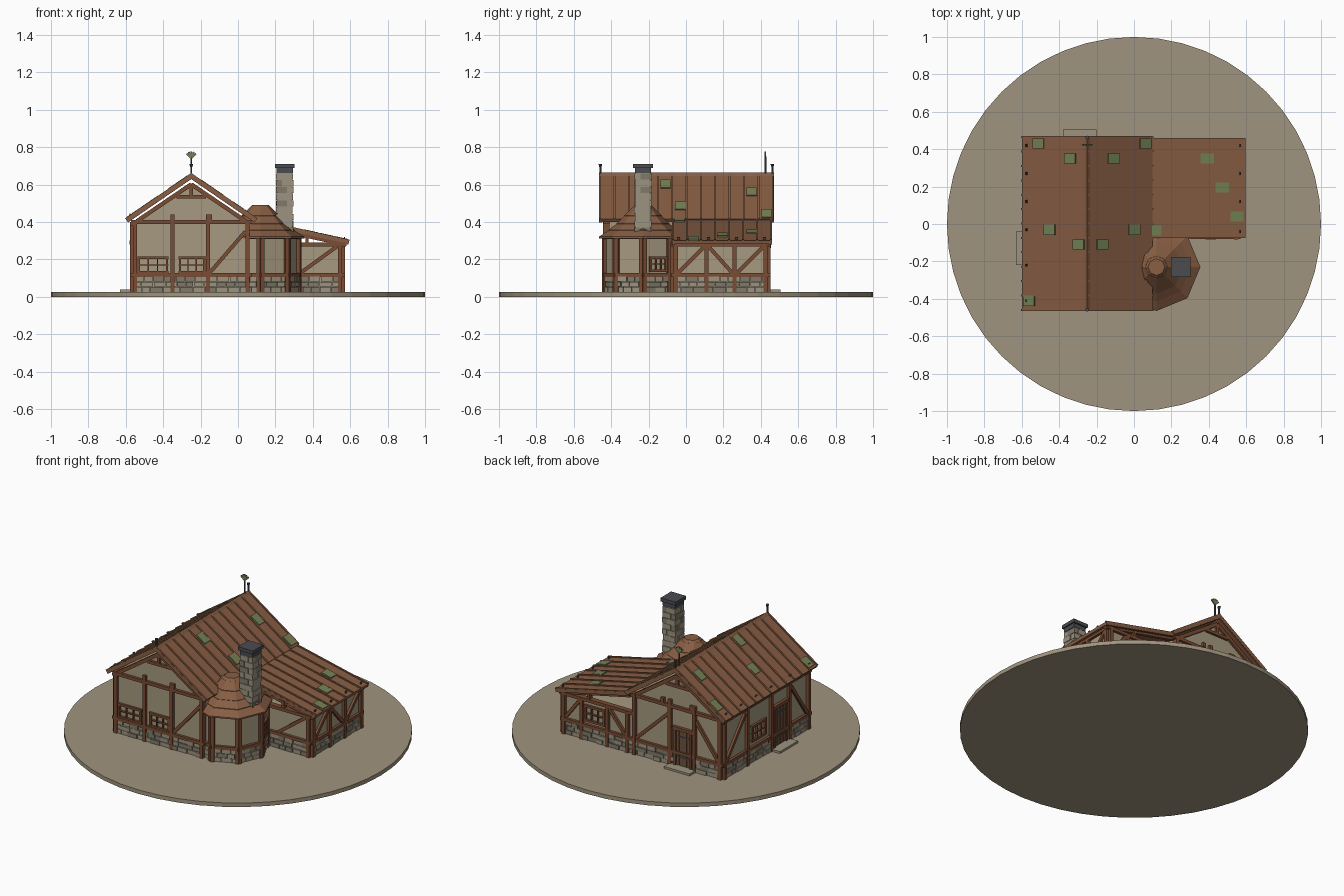
import bpy, bmesh, random
from math import sin, cos, pi, radians
from mathutils import Matrix, Vector

random.seed(4)
if "Cube" in bpy.data.objects:
    bpy.data.objects.remove(bpy.data.objects["Cube"])


def material(name, *rgb):
    lin = [((c / 255 + 0.055) / 1.055) ** 2.4 for c in rgb] + [1]
    m = bpy.data.materials.new(name)
    m.use_nodes = True
    m.diffuse_color = lin
    m.node_tree.nodes["Principled BSDF"].inputs["Base Color"].default_value = lin
    return m


EARTH = material("earth", 160, 148, 126)
PLASTER = material("plaster", 166, 154, 128)
TIMBER = material("timber", 122, 76, 52)
ROOF = material("roof boards", 136, 94, 68)
MOSS = material("moss", 116, 130, 86)
STONE = material("light stone", 156, 148, 128)
DARK_STONE = material("dark stone", 128, 122, 106)
IRON = material("iron", 74, 76, 80)
DOOR = material("weathered door", 112, 82, 60)

parts = {}


def part(name, mat):
    return parts.setdefault(name, (bmesh.new(), mat))[0]


def block(bm, centre, size, axes=None):
    rot = Matrix(axes).transposed().to_4x4() if axes else Matrix()
    mat = Matrix.Translation(centre) @ rot @ Matrix.Diagonal((*size, 1))
    bmesh.ops.create_cube(bm, size=1, matrix=mat)


def bar(bm, p, q, width, depth, normal):
    """Square bar from p to q, with depth measured along the normal."""
    p, q, n = Vector(p), Vector(q), Vector(normal)
    d = (q - p).normalized()
    block(bm, (p + q) / 2, ((q - p).length, depth, width), (d, n, d.cross(n)))


def frustum(bm, x, y, z0, z1, r0, r1, sides):
    bmesh.ops.create_cone(bm, cap_ends=True, segments=sides, radius1=r0, radius2=r1,
                          depth=z1 - z0, matrix=Matrix.Translation((x, y, (z0 + z1) / 2)))


def prism(bm, outline, y0, y1):
    face = bm.faces.new([bm.verts.new((x, y0, z)) for x, z in outline])
    out = bmesh.ops.extrude_face_region(bm, geom=[face])["geom"]
    moved = [v for v in out if isinstance(v, bmesh.types.BMVert)]
    bmesh.ops.translate(bm, verts=moved, vec=(0, y1 - y0, 0))


class Wall:
    """Decorates one vertical wall face; u runs along it, z up."""

    def __init__(self, name, origin, direction, normal, u0, u1, gap=None):
        self.name, self.u0, self.u1, self.gap = name, u0, u1, gap
        self.o, self.d, self.n = (Vector((*v, 0)) for v in (origin, direction, normal))

    def at(self, u, z, out=0.0):
        return self.o + self.d * u + self.n * out + Vector((0, 0, z))

    def beam(self, u0, z0, u1, z1, width=0.022, depth=0.03, mat=TIMBER, kind="timbers"):
        bar(part(f"{self.name}_{kind}", mat), self.at(u0, z0), self.at(u1, z1), width, depth, self.n)

    def posts(self, us, top):
        for u in us:
            self.beam(u, 0.025, u, top, 0.022, 0.036)

    def rails(self, top):
        for z in (0.117, top):
            self.beam(self.u0 - 0.012, z, self.u1 + 0.012, z, 0.02, 0.033)

    def stones(self):
        for row in range(3):
            u = self.u0 - (row % 2) * 0.025
            while u < self.u1:
                end = u + random.uniform(0.04, 0.07)
                a, b = max(u, self.u0), min(end, self.u1)
                u = end
                if b - a < 0.008 or (self.gap and b > self.gap[0] and a < self.gap[1]):
                    continue
                light = random.random() < 0.6
                bm = part("plinth_light_stones" if light else "plinth_dark_stones",
                          STONE if light else DARK_STONE)
                block(bm, self.at((a + b) / 2, 0.039 + row * 0.028),
                      (b - a - 0.003, random.uniform(0.018, 0.034), 0.025),
                      (self.d, self.n, Vector((0, 0, 1))))

    def window(self, u, z0, z1, w):
        for k in range(4):
            x = u - w / 2 + w * k / 3
            self.beam(x, z0, x, z1, 0.012 if k in (0, 3) else 0.006, 0.026, kind="window")
        for k in range(3):
            z = z0 + (z1 - z0) * k / 2
            self.beam(u - w / 2 - 0.008, z, u + w / 2 + 0.008, z, 0.006 if k == 1 else 0.014, 0.028, kind="window")

    def door(self, u, top, w):
        for k in range(4):
            x = u + w * (k - 1.5) / 4
            self.beam(x, 0.035, x, top, w / 4 - 0.003, 0.018, DOOR, "door")
        for z in (0.09, top - 0.05):
            self.beam(u - w / 2, z, u + w / 2, z, 0.01, 0.022, IRON, "door_straps")
        for s in (-1, 1):
            self.beam(u + s * w / 2, 0.025, u + s * w / 2, top, 0.016, 0.036)
        self.beam(u - w / 2 - 0.015, top, u + w / 2 + 0.015, top, 0.02, 0.038)
        block(part(f"{self.name}_doorstep", STONE), self.at(u, 0.031, 0.033), (0.18, 0.075, 0.014),
              (self.d, self.n, Vector((0, 0, 1))))


def roof_slope(name, top, eave, y0, y1, battens, patches, pegs):
    """Sloping boarded panel between two (x, z) points."""
    a, b = Vector((top[0], 0, top[1])), Vector((eave[0], 0, eave[1]))
    d, y = (b - a).normalized(), Vector((0, 1, 0))
    n = d.cross(y) if d.cross(y).z > 0 else y.cross(d)
    length, axes = (b - a).length, (d, y, n)

    def lay(bm, x, yy, size, lift):
        p = a + (b - a) * ((x - a.x) / (b.x - a.x)) + n * lift
        block(bm, (p.x, yy, p.z), size, axes)

    mid = (a.x + b.x) / 2
    lay(part(name, ROOF), mid, (y0 + y1) / 2, (length, y1 - y0, 0.018), -0.009)
    for k in range(battens + 1):
        yy = y0 + 0.006 + (y1 - y0 - 0.012) * k / battens
        lay(part(name, ROOF), mid, yy, (length, 0.01, 0.012), 0)
    for yy in (y0 + 0.008, y1 - 0.008):
        lay(part(name + "_edge_boards", TIMBER), mid, yy, (length, 0.014, 0.012), -0.015)
    for x, yy in patches:
        lay(part("moss_patches", MOSS), x, yy, (0.072, 0.055, 0.009), 0.003)
    for yy in pegs:
        lay(part("roof_pegs", IRON), b.x - 0.028 * (1 if b.x > a.x else -1), yy, (0.006, 0.014, 0.018), 0.004)


# Ground disc
frustum(part("ground_disc", EARTH), 0, 0, 0, 0.025, 1, 1, 48)

# Solid plaster bodies
prism(part("main_body", PLASTER), [(-0.56, 0.02), (0.06, 0.02), (0.06, 0.4), (0.04, 0.41),
                                   (-0.25, 0.605), (-0.54, 0.41), (-0.56, 0.4)], -0.425, 0.435)
block(part("annex_body", PLASTER), (0.3, 0.185, 0.15), (0.51, 0.5, 0.26))
TX, TY, TR = 0.12, -0.23, 0.2
frustum(part("turret_body", PLASTER), TX, TY, 0.02, 0.33, TR, TR, 8)

# Main house gable walls
front = Wall("front_wall", (0, -0.425), (1, 0), (0, -1), -0.56, 0.06)
back = Wall("back_wall", (0, 0.435), (1, 0), (0, 1), -0.56, 0.06, (-0.35, -0.23))
for wall in (front, back):
    wall.stones()
    wall.rails(0.4)
    wall.posts((-0.55, 0.05), 0.41)
    for s in (-1, 1):
        wall.beam(-0.25 + s * 0.29, 0.405, -0.25, 0.602)
        wall.beam(-0.25 + s * 0.1, 0.41, -0.25 + s * 0.1, 0.44, 0.02, 0.036)
    wall.beam(-0.33, 0.535, -0.17, 0.535, 0.018)
    wall.beam(-0.25, 0.535, -0.25, 0.6, 0.018)
front.posts((-0.35, -0.16), 0.44)
front.beam(-0.15, 0.13, 0.04, 0.35, 0.02)
front.window(-0.455, 0.13, 0.21, 0.15)
front.window(-0.245, 0.13, 0.21, 0.13)
back.posts((-0.37, -0.2), 0.44)
back.beam(-0.19, 0.35, 0.04, 0.13, 0.02)
back.beam(-0.38, 0.35, -0.54, 0.13, 0.02)
back.door(-0.29, 0.27, 0.11)

# Long outer wall of the main house
side = Wall("side_wall", (-0.56, 0), (0, 1), (-1, 0), -0.425, 0.435, (-0.2, -0.06))
side.stones()
side.rails(0.39)
side.posts((-0.415, -0.22, -0.04, 0.2, 0.425), 0.4)
side.beam(-0.4, 0.13, -0.24, 0.36, 0.02)
side.beam(0.41, 0.13, 0.22, 0.36, 0.02)
side.window(0.08, 0.16, 0.25, 0.13)
side.door(-0.13, 0.29, 0.12)

# Annex walls
annex_side = Wall("annex_side", (0.555, 0), (0, 1), (1, 0), -0.065, 0.435)
annex_side.posts((-0.055, 0.11, 0.26, 0.425), 0.285)
for u0, u1 in ((-0.045, 0.1), (0.25, 0.12), (0.27, 0.415)):
    annex_side.beam(u0, 0.125, u1, 0.27, 0.02)
annex_front = Wall("annex_front", (0, -0.065), (1, 0), (0, -1), 0.28, 0.555)
annex_front.beam(0.33, 0.125, 0.53, 0.27, 0.02)
annex_back = Wall("annex_back", (0, 0.435), (1, 0), (0, 1), 0.06, 0.555)
annex_back.posts((0.1, 0.24, 0.42), 0.285)
annex_back.beam(0.11, 0.125, 0.23, 0.27, 0.02)
annex_back.beam(0.54, 0.125, 0.43, 0.27, 0.02)
annex_back.window(0.33, 0.15, 0.24, 0.13)
for wall in (annex_side, annex_front, annex_back):
    wall.stones()
    wall.rails(0.28)
for wall in (annex_front, annex_back):
    wall.posts((0.545,), 0.29)
    wall.beam(0.37, 0.28, 0.37, 0.335, 0.016)
    wall.beam(0.08, 0.385, 0.58, 0.277, 0.016, 0.02)

# Turret walls, corner posts and window
for k in range(-3, 2):
    ang = radians(45 * k + 22.5)
    n, r = (cos(ang), sin(ang)), TR * cos(pi / 8)
    half = TR * sin(pi / 8)
    face = Wall("turret", (TX + n[0] * r, TY + n[1] * r), (-n[1], n[0]), n, -half, half)
    face.stones()
    face.rails(0.318)
    face.posts((-half + 0.005, half - 0.005), 0.325)
    if k == 0:
        face.window(0.01, 0.14, 0.21, 0.09)

# Stepped turret roof
for z0, z1, r0, r1 in ((0.322, 0.366, 0.235, 0.165), (0.357, 0.403, 0.185, 0.125),
                       (0.392, 0.445, 0.142, 0.088), (0.434, 0.476, 0.102, 0.06),
                       (0.467, 0.49, 0.068, 0.045)):
    frustum(part("turret_roof", ROOF), TX, TY, z0, z1, r0, r1, 8)
    frustum(part("turret_roof", ROOF), TX, TY, z0 - 0.009, z0, r0, r0, 8)

# Main roof, ridge and annex roof
roof_slope("main_roof_outer", (-0.25, 0.655), (-0.6, 0.415), -0.465, 0.47, 12,
           ((-0.51, 0.43), (-0.34, 0.35), (-0.45, -0.03), (-0.295, -0.11), (-0.56, -0.41)),
           (0.42, 0.27, 0.12, -0.03, -0.22, -0.41))
roof_slope("main_roof_inner", (-0.25, 0.655), (0.1, 0.415), -0.465, 0.47, 12,
           ((-0.11, 0.35), (0.06, 0.43), (0.0, -0.03), (-0.17, -0.11)), ())
roof_slope("annex_roof", (0.085, 0.413), (0.595, 0.3), -0.075, 0.46, 7,
           ((0.39, 0.35), (0.47, 0.195), (0.55, 0.04), (0.11, -0.035)), (0.42, 0.27, 0.12, -0.04))
prism(part("ridge_cap", ROOF), [(-0.265, 0.647), (-0.25, 0.664), (-0.235, 0.647)], -0.465, 0.47)

# Stone chimney with iron cap
block(part("chimney_core", STONE), (0.25, TY, 0.48), (0.08, 0.08, 0.38))
for row in range(10):
    split = 0.014 if row % 2 else -0.014
    for sx in (-1, 1):
        for sy in (-1, 1):
            light = random.random() < 0.7
            bm = part("chimney_light_stones" if light else "chimney_dark_stones",
                      STONE if light else DARK_STONE)
            lx, ly = (0.045 - s * split + random.uniform(-0.002, 0.004) for s in (sx, -sy))
            block(bm, (0.25 + split + sx * lx / 2, TY - split + sy * ly / 2, 0.319 + row * 0.036),
                  (lx - 0.002, ly - 0.002, 0.033))
block(part("chimney_cap", IRON), (0.25, TY, 0.678), (0.088, 0.088, 0.03))
block(part("chimney_cap", IRON), (0.25, TY, 0.7), (0.105, 0.105, 0.022))

# Ridge finials and weather vane
for y in (-0.458, 0.462):
    frustum(part("ridge_finials", IRON), -0.25, y, 0.64, 0.7, 0.005, 0.005, 8)
    frustum(part("ridge_finials", IRON), -0.25, y, 0.695, 0.71, 0.006, 0.01, 8)
frustum(part("vane_pole", IRON), -0.25, 0.425, 0.64, 0.75, 0.005, 0.005, 8)
for k in range(-2, 3):
    a = k * 0.42
    bar(part("weather_vane", MOSS), (-0.25, 0.425, 0.742),
        (-0.25 + 0.034 * sin(a), 0.425, 0.742 + 0.036 * cos(a)), 0.01, 0.008, (0, 1, 0))

# Turn every collected part into an object
for name, (bm, mat) in parts.items():
    bmesh.ops.recalc_face_normals(bm, faces=bm.faces)
    mesh = bpy.data.meshes.new(name)
    bm.to_mesh(mesh)
    bm.free()
    mesh.materials.append(mat)
    bpy.context.collection.objects.link(bpy.data.objects.new(name, mesh))
